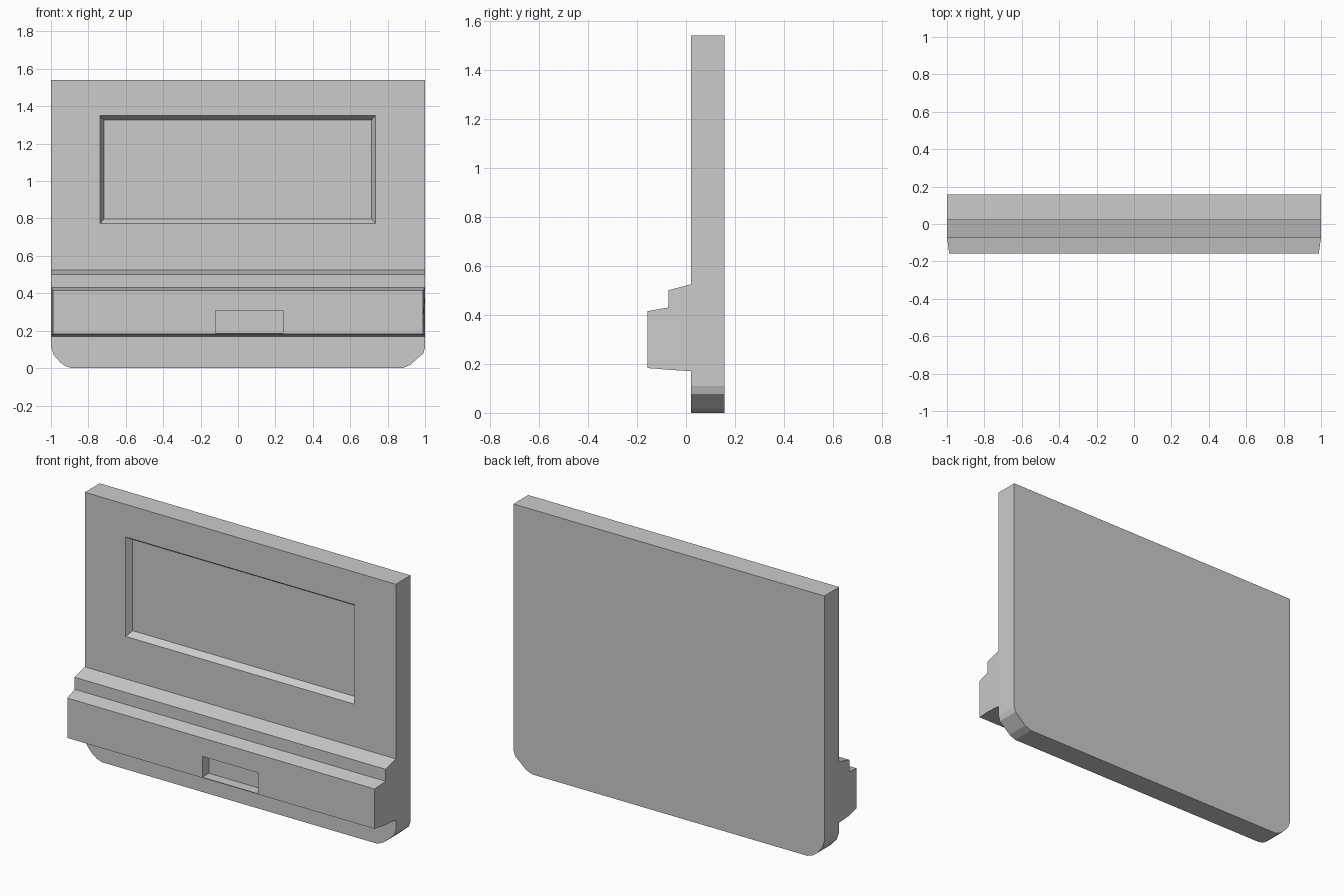
import bpy, bmesh
from mathutils import Vector

if "Cube" in bpy.data.objects:
    bpy.data.objects.remove(bpy.data.objects["Cube"])


def loft(name, ring_a, ring_b):
    """Solid between two matching closed rings of 3D points."""
    bm = bmesh.new()
    a = [bm.verts.new(p) for p in ring_a]
    b = [bm.verts.new(p) for p in ring_b]
    n = len(a)
    bm.faces.new(a)
    bm.faces.new(b[::-1])
    for i in range(n):
        j = (i + 1) % n
        bm.faces.new((a[i], b[i], b[j], a[j]))
    bmesh.ops.recalc_face_normals(bm, faces=bm.faces)
    mesh = bpy.data.meshes.new(name)
    bm.to_mesh(mesh)
    bm.free()
    obj = bpy.data.objects.new(name, mesh)
    bpy.context.collection.objects.link(obj)
    return obj


def rect(x0, x1, z0, z1, y):
    return [(x0, y, z0), (x1, y, z0), (x1, y, z1), (x0, y, z1)]


def cut(target, cutter):
    """Subtract the cutter from the target, then discard it."""
    cutter.hide_render = True
    mod = target.modifiers.new("cut", 'BOOLEAN')
    mod.operation = 'DIFFERENCE'
    mod.solver = 'EXACT'
    mod.object = cutter
    bpy.context.view_layer.objects.active = target
    bpy.ops.object.modifier_apply(modifier=mod.name)
    bpy.data.objects.remove(cutter)


FRONT, BACK = 0.021, 0.157
STEP, NOSE = -0.072, -0.157

# Main panel with rounded lower corners
outline = [(-1, 1.54), (-1, 0.115), (-0.985, 0.07), (-0.95, 0.03), (-0.925, 0.012), (-0.89, 0),
           (0.88, 0), (0.92, 0.017), (0.99, 0.078), (1, 0.11), (1, 1.54)]
panel = loft("panel", [(x, FRONT, z) for x, z in outline],
             [(x, BACK, z) for x, z in outline])

# Bevelled rectangular recess: the cutter runs on past the panel face
inner = rect(-0.717, 0.715, 0.797, 1.327, FRONT + 0.036)
outer = rect(-0.737, 0.735, 0.772, 1.35, FRONT)
front = [tuple(Vector(o) * 2 - Vector(i)) for o, i in zip(outer, inner)]
cut(panel, loft("recess_cutter", front, inner))

# Stepped ledge and bumper, with the bumper ends drawn in at the nose
profile = [(FRONT, 0.525), (STEP, 0.5), (STEP, 0.43), (NOSE, 0.415),
           (NOSE, 0.183), (STEP, 0.176), (FRONT, 0.17)]


def end_ring(side):
    return [(side * (0.988 if y == NOSE else 1), y, z) for y, z in profile]


bumper = loft("stepped_bumper", end_ring(-1), end_ring(1))

# Small number-plate notch in the bumper
cut(bumper, loft("notch_cutter", rect(-0.12, 0.24, 0.187, 0.308, NOSE - 0.05),
                 rect(-0.12, 0.24, 0.187, 0.308, NOSE + 0.06)))
